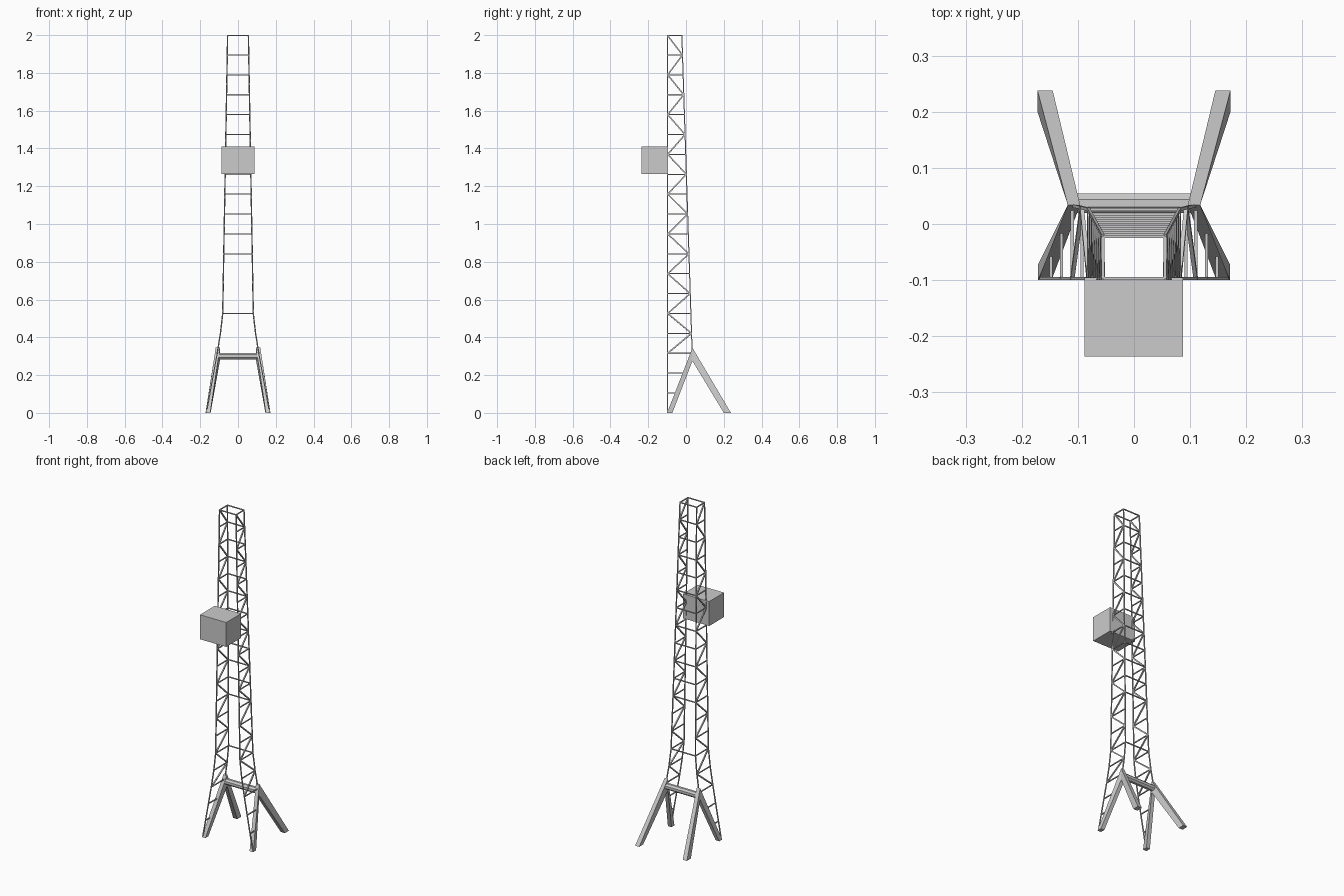
import bpy, bmesh, math
from mathutils import Vector, Matrix

if "Cube" in bpy.data.objects:
    bpy.data.objects.remove(bpy.data.objects["Cube"])

STEP = 2 / 19
T = 0.0055          # lattice member thickness


def finish(name, bm):
    bmesh.ops.recalc_face_normals(bm, faces=bm.faces)
    me = bpy.data.meshes.new(name)
    bm.to_mesh(me)
    bm.free()
    ob = bpy.data.objects.new(name, me)
    bpy.context.collection.objects.link(ob)
    return ob


def loft(bm, low, high):
    """Prism between two quads (x0, x1, y0, y1, z at y0, z at y1)."""
    rings = []
    for x0, x1, y0, y1, z0, z1 in (low, high):
        rings.append([bm.verts.new(c) for c in
                      ((x0, y0, z0), (x1, y0, z0), (x1, y1, z1), (x0, y1, z1))])
    a, b = rings
    bm.faces.new(a[::-1])
    bm.faces.new(b)
    for i in range(4):
        j = (i + 1) % 4
        bm.faces.new((a[i], a[j], b[j], b[i]))


def strut(bm, p, q, t=T):
    """Square bar between two points."""
    p, q = Vector(p), Vector(q)
    d = q - p
    z = d.normalized()
    ref = Vector((0, 1, 0)) if abs(z.y) < 0.9 else Vector((1, 0, 0))
    x = ref.cross(z).normalized()
    y = z.cross(x)
    m = Matrix((x, y, z)).transposed().to_4x4()
    m.translation = (p + q) / 2
    bmesh.ops.create_cube(bm, size=1, matrix=m @ Matrix.Diagonal((t, t, d.length, 1)))


def half_width(z):
    pts = [(0, .167), (.316, .11), (.421, .093), (.526, .081), (2, .055)]
    for (z0, x0), (z1, x1) in zip(pts, pts[1:]):
        if z <= z1 + 1e-6:
            return x0 + (x1 - x0) * (z - z0) / (z1 - z0)
    return pts[-1][1]


def front(i, s):
    z = min(i * STEP, 2 - T / 2)
    return (s * half_width(z), -0.097, z)


def back(i, s):
    z = min(i * STEP, 2 - T / 2)
    y = -0.022 + 0.0325 * (2 - z)
    if i < 3:       # lower rungs end on the sloping leg
        y = -0.086 + 0.39 * z
    return (s * half_width(z), y, z)


for side, s in (("left", -1), ("right", 1)):
    # Upright chords
    bm = bmesh.new()
    for i in range(19):
        strut(bm, front(i, s), front(i + 1, s))
        if i >= 3:
            strut(bm, back(i, s), back(i + 1, s))
    finish(side + "_chords", bm)

    # Side rungs and zigzag bracing
    bm = bmesh.new()
    for i in range(1, 20):
        strut(bm, front(i, s), back(i, s))
        if 3 <= i < 19:
            a, b = (front, back) if i % 2 else (back, front)
            strut(bm, a(i, s), b(i + 1, s), 0.007)
    finish(side + "_bracing", bm)

    # Heavy legs, mitred together at the top
    for name, low, high in (
            ("front_leg", (.147, .171, -.1, -.072, 0, 0), (.096, .118, .034, .034, .345, .275)),
            ("back_leg", (.145, .172, .2, .238, 0, 0), (.096, .118, .034, .034, .275, .345))):
        bm = bmesh.new()
        loft(bm, *[(s * r[0], s * r[1], *r[2:]) for r in (low, high)])
        finish(f"{side}_{name}", bm)

# Cross bars joining both sides
bm = bmesh.new()
for i in [5] + list(range(8, 20)):
    strut(bm, back(i, -1), back(i, 1))
strut(bm, front(19, -1), front(19, 1))
finish("cross_bars", bm)

# Thick beam between the leg tops
bm = bmesh.new()
bmesh.ops.create_cone(bm, cap_ends=True, segments=8, radius1=.0185, radius2=.0185, depth=.206,
                      matrix=Matrix.Translation((0, .037, .301)) @
                      Matrix.Rotation(math.pi / 2, 4, 'Y') @ Matrix.Rotation(math.pi / 8, 4, 'Z'))
finish("leg_beam", bm)

# Box cabin on the front
bm = bmesh.new()
loft(bm, (-.088, .087, -.236, -.095, 1.264, 1.264), (-.088, .087, -.236, -.095, 1.411, 1.411))
finish("cabin", bm)
